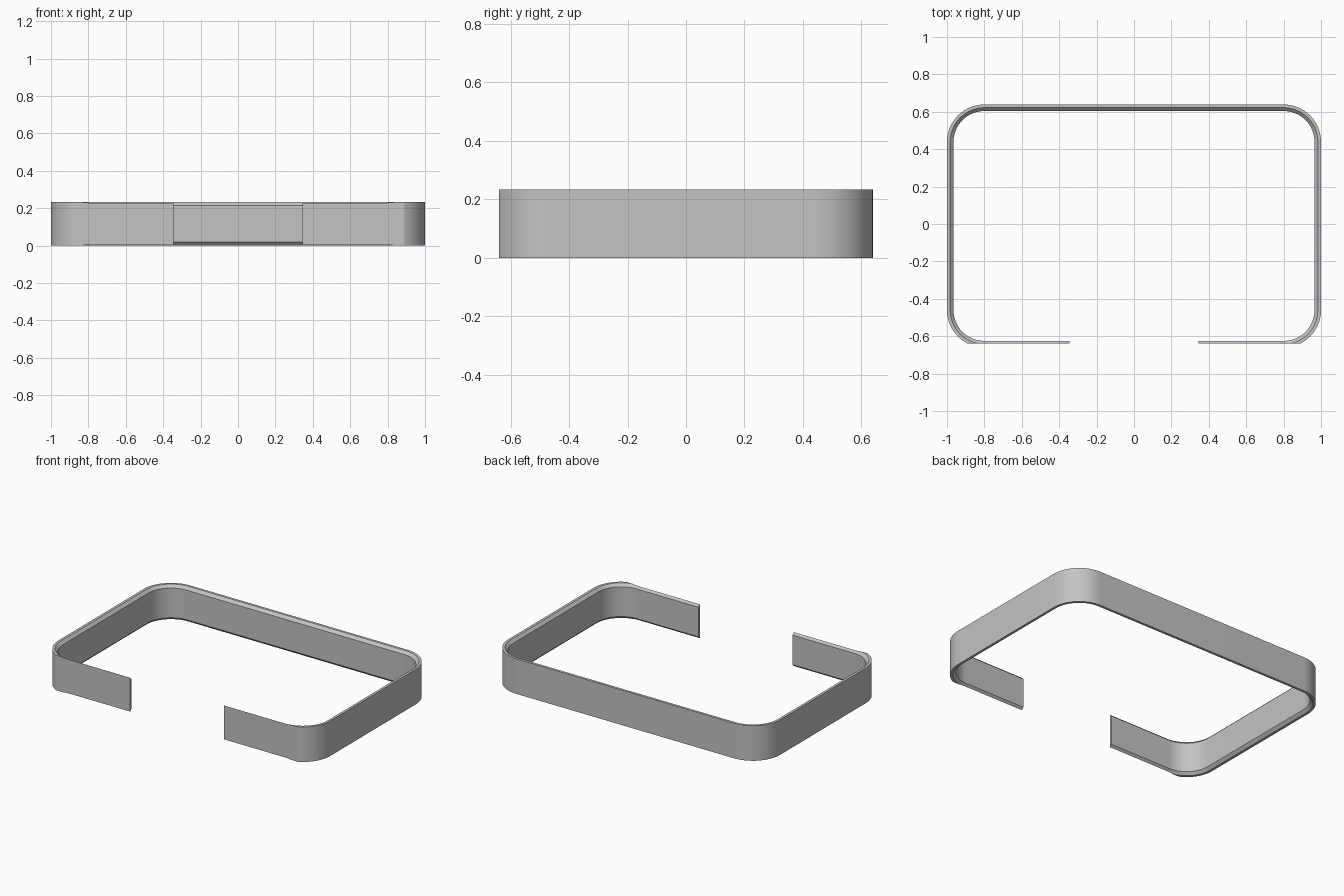
import bpy, bmesh
from math import pi, cos, sin, radians
from mathutils import Vector

cube = bpy.data.objects.get("Cube")
if cube:
    bpy.data.objects.remove(cube, do_unlink=True)

HEIGHT = 0.233
RADIUS = 0.2          # outer corner radius
THICK = 0.035
CHAMFER = 0.018       # bevel on the inner rims
GAP = 0.346           # half width of the front opening
CORNER_X, BACK_Y, FRONT_Y = 0.8, 0.439, -0.46
CUT_Y = -0.639        # plane that thins the front arms
STEPS = 16

# Plain grey material
grey = bpy.data.materials.new("plain_grey")
grey.use_nodes = True
colour = (0.55, 0.55, 0.55, 1)
grey.diffuse_color = colour
grey.node_tree.nodes["Principled BSDF"].inputs["Base Color"].default_value = colour

# Cross-section: inward offset from the outer wall, and height
inner_rim = THICK - CHAMFER
section = [(0, 0), (0, HEIGHT), (inner_rim, HEIGHT),
           (THICK, HEIGHT - CHAMFER), (THICK, CHAMFER), (inner_rim, 0)]

# Path around the band: arc centre and outward angle
corners = [(CORNER_X, FRONT_Y), (CORNER_X, BACK_Y),
           (-CORNER_X, BACK_Y), (-CORNER_X, FRONT_Y)]
path = [(GAP, FRONT_Y, -pi / 2)]
for i, (x, y) in enumerate(corners):
    for s in range(STEPS + 1):
        path.append((x, y, (i - 1 + s / STEPS) * pi / 2))
path.append((-GAP, FRONT_Y, -pi / 2))

# Sweep the section along the path
bm = bmesh.new()
rings = []
for x, y, a in path:
    rings.append([bm.verts.new((x + cos(a) * (RADIUS - d), y + sin(a) * (RADIUS - d), z))
                  for d, z in section])
n = len(section)
for r, q in zip(rings, rings[1:]):
    for j in range(n):
        k = (j + 1) % n
        bm.faces.new((r[j], r[k], q[k], q[j]))
bm.faces.new(rings[0])
bm.faces.new(rings[-1])

# Slice the front arms thin with a flat face
cut = bmesh.ops.bisect_plane(bm, geom=bm.verts[:] + bm.edges[:] + bm.faces[:], dist=1e-6,
                             plane_co=Vector((0, CUT_Y, 0)), plane_no=Vector((0, -1, 0)),
                             clear_outer=True)
edges = [e for e in cut["geom_cut"] if isinstance(e, bmesh.types.BMEdge)]
bmesh.ops.holes_fill(bm, edges=edges, sides=0)
bmesh.ops.recalc_face_normals(bm, faces=bm.faces[:])

mesh = bpy.data.meshes.new("open_band")
bm.to_mesh(mesh)
bm.free()
mesh.materials.append(grey)
band = bpy.data.objects.new("open_band", mesh)
bpy.context.collection.objects.link(band)

# Smooth corners, crisp rims
bpy.ops.object.select_all(action="DESELECT")
band.select_set(True)
bpy.context.view_layer.objects.active = band
bpy.ops.object.shade_smooth_by_angle(angle=radians(20))
